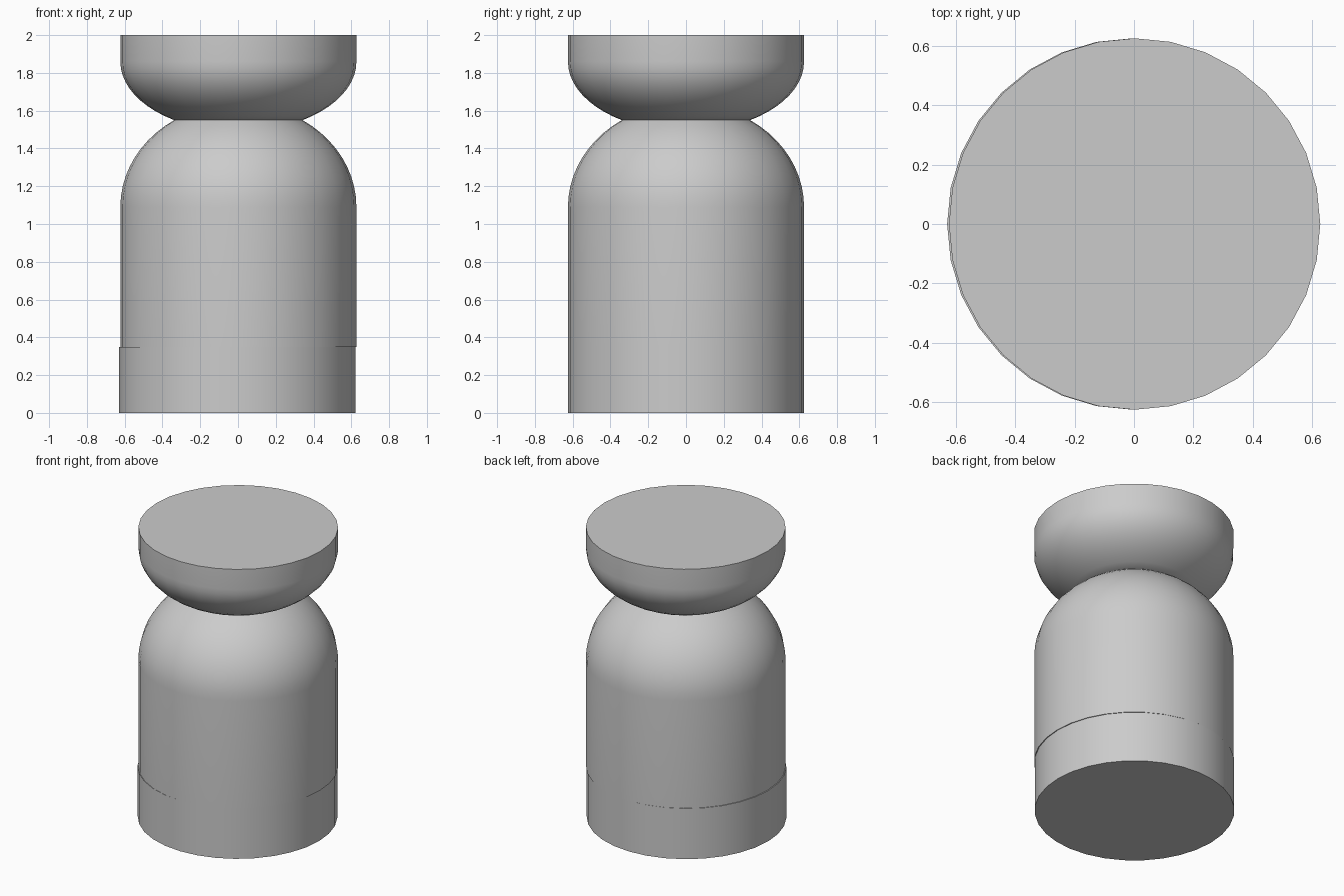
import bpy
import bmesh
from math import cos, sin, asin, pi, radians

cube = bpy.data.objects.get("Cube")
if cube:
    bpy.data.objects.remove(cube, do_unlink=True)

SIDES = 32
RADIUS = 0.625
WAIST = 0.34      # radius where body and bowl meet
WAIST_Z = 1.55

grey = bpy.data.materials.new("plain grey")
grey.use_nodes = True
colour = (0.6, 0.6, 0.6, 1)
grey.diffuse_color = colour
grey.node_tree.nodes["Principled BSDF"].inputs["Base Color"].default_value = colour


def curve_to_waist(shoulder_z, steps=10):
    """Elliptic profile from the full radius at shoulder_z to the waist."""
    end = pi / 2 - asin(WAIST / RADIUS)
    height = (WAIST_Z - shoulder_z) / sin(end)
    angles = [end * i / steps for i in range(steps + 1)]
    return [(RADIUS * cos(a), shoulder_z + height * sin(a)) for a in angles]


def lathe(name, profile, x):
    """Closed solid turned from a bottom-to-top profile of (radius, z)."""
    bm = bmesh.new()
    rings = []
    for r, z in profile:
        rings.append([bm.verts.new((r * cos(2 * pi * i / SIDES),
                                    r * sin(2 * pi * i / SIDES), z))
                      for i in range(SIDES)])
    for low, high in zip(rings, rings[1:]):
        for i in range(SIDES):
            j = (i + 1) % SIDES
            bm.faces.new((low[i], low[j], high[j], high[i]))
    bm.faces.new(rings[0][::-1])
    bm.faces.new(rings[-1])
    mesh = bpy.data.meshes.new(name)
    bm.to_mesh(mesh)
    bm.free()
    mesh.materials.append(grey)
    obj = bpy.data.objects.new(name, mesh)
    obj.location.x = x
    bpy.context.collection.objects.link(obj)
    bpy.ops.object.select_all(action="DESELECT")
    obj.select_set(True)
    bpy.context.view_layer.objects.active = obj
    bpy.ops.object.shade_smooth_by_angle(angle=radians(30))


# Base drum, set slightly off centre
lathe("base", [(RADIUS, 0), (RADIUS, 0.35)], -0.004)

# Domed body
lathe("domed_body", [(RADIUS, 0.35)] + curve_to_waist(1.09), 0.002)

# Flat-topped bowl
lathe("top_bowl", curve_to_waist(1.86)[::-1] + [(RADIUS, 2)], 0.002)
